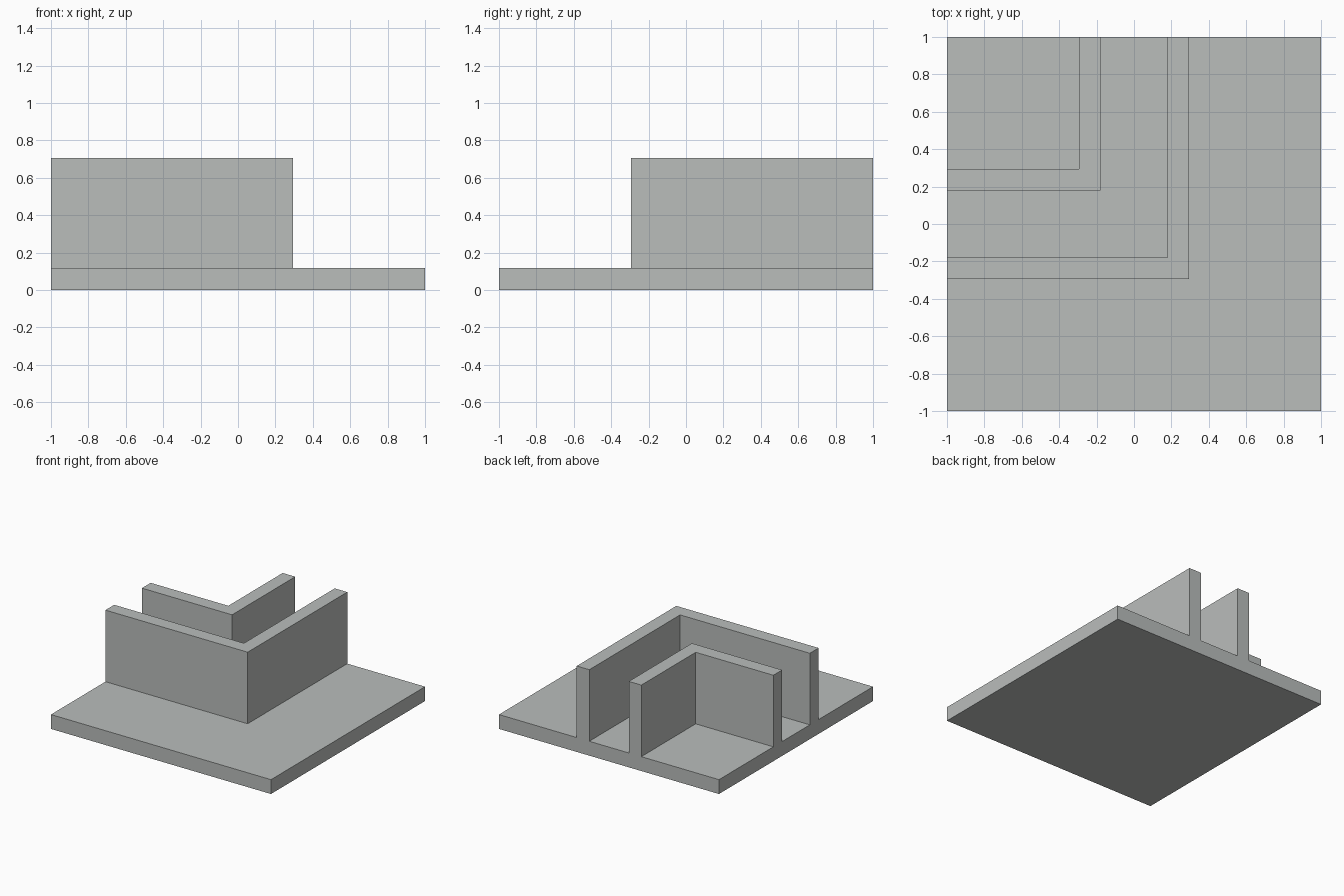
import bpy
import bmesh

cube = bpy.data.objects.get("Cube")
if cube:
    bpy.data.objects.remove(cube, do_unlink=True)

BASE_TOP = 0.118
WALL_TOP = 0.706
THICKNESS = 0.114

grey = bpy.data.materials.new("light grey")
grey.use_nodes = True
colour = (0.49, 0.51, 0.50, 1)
grey.diffuse_color = colour
grey.node_tree.nodes["Principled BSDF"].inputs["Base Color"].default_value = colour


def prism(name, outline, bottom, top):
    """Extrude a counter-clockwise outline from bottom to top."""
    bm = bmesh.new()
    face = bm.faces.new([bm.verts.new((x, y, bottom)) for x, y in outline])
    extruded = bmesh.ops.extrude_face_region(bm, geom=[face], use_keep_orig=True)
    moved = [v for v in extruded["geom"] if isinstance(v, bmesh.types.BMVert)]
    bmesh.ops.translate(bm, verts=moved, vec=(0, 0, top - bottom))
    bmesh.ops.recalc_face_normals(bm, faces=bm.faces)
    mesh = bpy.data.meshes.new(name)
    bm.to_mesh(mesh)
    bm.free()
    mesh.materials.append(grey)
    obj = bpy.data.objects.new(name, mesh)
    bpy.context.collection.objects.link(obj)
    return obj


def corner_wall(name, corner):
    """L-shaped wall whose outer corner lies on the diagonal at (corner, -corner)."""
    inner = corner - THICKNESS
    outline = [(-1, -corner), (corner, -corner), (corner, 1),
               (inner, 1), (inner, -inner), (-1, -inner)]
    return prism(name, outline, BASE_TOP, WALL_TOP)


# Square floor slab
prism("base_plate", [(-1, -1), (1, -1), (1, 1), (-1, 1)], 0, BASE_TOP)

# Two parallel walls turning the corner, with a channel between them
corner_wall("outer_corner_wall", 0.293)
corner_wall("inner_corner_wall", -0.18)
